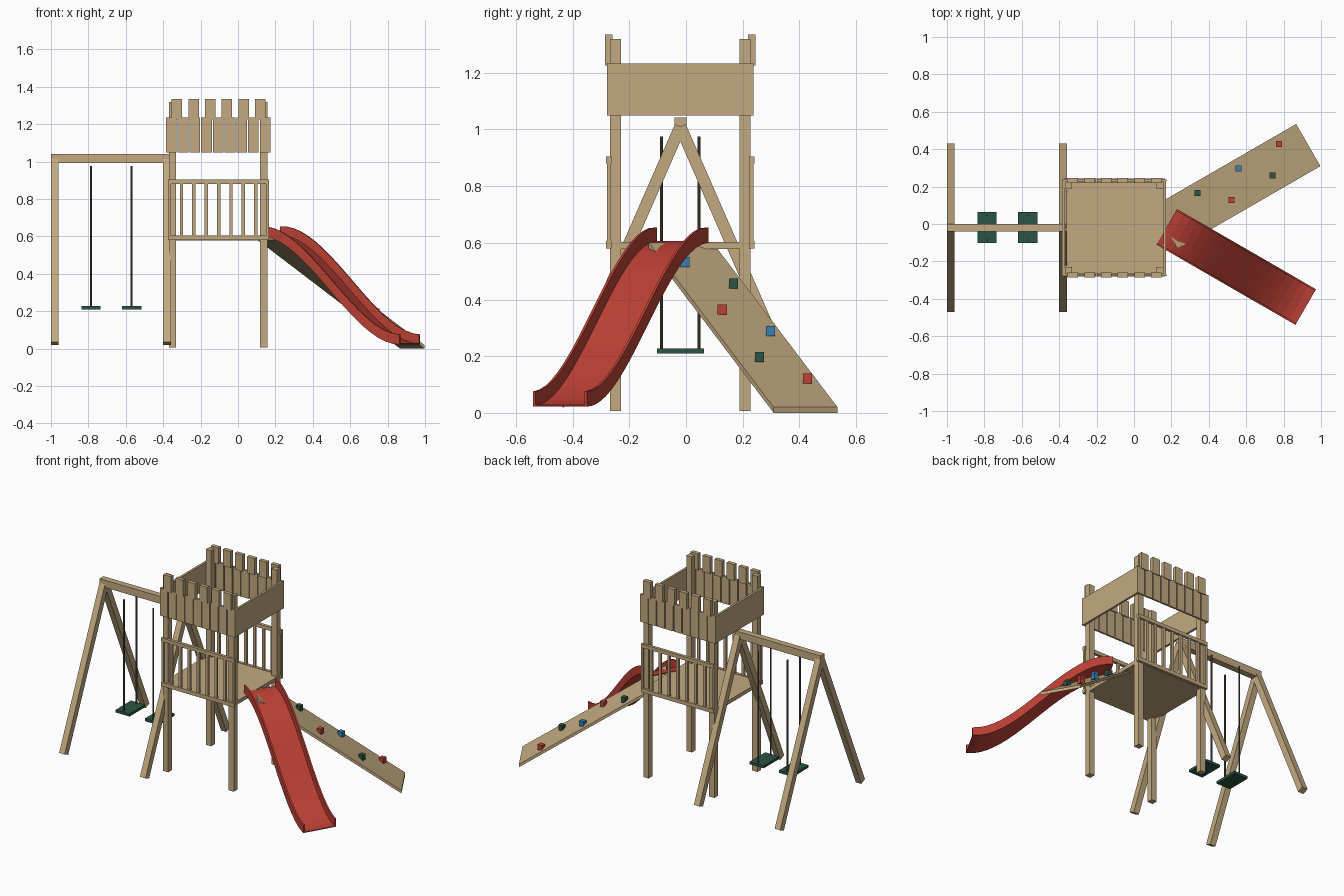
import bpy, bmesh, math
from mathutils import Vector

if "Cube" in bpy.data.objects:
    bpy.data.objects.remove(bpy.data.objects["Cube"])

def mat(name, rgb):
    m = bpy.data.materials.new(name)
    m.diffuse_color = (*rgb, 1)
    m.use_nodes = True
    m.node_tree.nodes["Principled BSDF"].inputs["Base Color"].default_value = m.diffuse_color
    return m

WOOD = mat("light wood", (0.54, 0.40, 0.22))
RED = mat("red plastic", (0.52, 0.053, 0.036))
GREEN = mat("dark green", (0.024, 0.09, 0.056))
BLUE = mat("blue", (0.04, 0.22, 0.45))
ROPE = mat("rope brown", (0.11, 0.09, 0.06))
CY = -0.02  # mirror plane of tower and swing frame

def mesh_obj(name, bm, m):
    bmesh.ops.recalc_face_normals(bm, faces=bm.faces)
    me = bpy.data.meshes.new(name)
    bm.to_mesh(me)
    bm.free()
    me.materials.append(m)
    ob = bpy.data.objects.new(name, me)
    bpy.context.collection.objects.link(ob)
    return ob

def loft(name, rings, m):
    """Closed solid through a list of equal cross-sections."""
    bm = bmesh.new()
    rows = [[bm.verts.new(p) for p in r] for r in rings]
    n = len(rows[0])
    for a, b in zip(rows, rows[1:]):
        for i in range(n):
            j = (i + 1) % n
            bm.faces.new((a[i], a[j], b[j], b[i]))
    bm.faces.new(rows[0])
    bm.faces.new(rows[-1][::-1])
    return mesh_obj(name, bm, m)

def box(name, x0, x1, y0, y1, z0, z1, m=WOOD):
    return loft(name, [[(x0, y0, z), (x1, y0, z), (x1, y1, z), (x0, y1, z)] for z in (z0, z1)], m)

def pair(name, x0, x1, y0, y1, z0, z1):
    """Box on the front and its mirror on the back."""
    box("front_" + name, x0, x1, y0, y1, z0, z1)
    box("back_" + name, x0, x1, 2 * CY - y1, 2 * CY - y0, z0, z1)

# tower posts and floor
for x in (-0.37, 0.118):
    pair("post", x, x + 0.039, -0.268, -0.229, 0.007, 1.32)
box("floor", -0.37, 0.157, -0.266, 0.226, 0.578, 0.603)

# railings on front and back
pair("top_rail", -0.374, 0.166, -0.282, -0.262, 0.88, 0.904)
pair("bottom_rail", -0.374, 0.166, -0.282, -0.262, 0.58, 0.606)
for i in range(7):
    x = -0.302 + 0.0662 * i
    pair("baluster", x - 0.009, x + 0.009, -0.279, -0.264, 0.6, 0.885)
for x in (-0.374, 0.151):
    pair("railing_end", x, x + 0.015, -0.279, -0.264, 0.6, 0.885)

# parapet: solid side panels, boarded front and back with merlons
box("left_panel", -0.385, -0.37, -0.277, 0.237, 1.05, 1.232)
box("right_panel", 0.158, 0.172, -0.277, 0.237, 1.05, 1.232)
for i in range(9):
    x = -0.385 + 0.0627 * i
    pair("parapet_board", x, x + 0.057, -0.279, -0.266, 1.05, 1.235)
for i in range(6):
    x = -0.355 + 0.0893 * i
    pair("merlon", x, x + 0.056, -0.285, -0.259, 1.225, 1.335)

# swing beam and A-frame legs
box("swing_beam", -1.0, -0.365, CY - 0.021, CY + 0.021, 0.993, 1.042)
for x in (-1.0, -0.4):
    for side, label in ((-1, "front"), (1, "back")):
        top, foot = Vector((0, CY, 1.01)), Vector((0, CY + side * 0.43, 0.027))
        d = (foot - top).normalized()
        n = Vector((0, -d.z, d.y)) * 0.021
        rings = []
        for p in (top, foot):
            rings.append([(x, *(p - n).yz), (x + 0.041, *(p - n).yz),
                          (x + 0.041, *(p + n).yz), (x, *(p + n).yz)])
        loft(label + "_swing_leg", rings, WOOD)

# swings
for x in (-0.786, -0.569):
    box("swing_seat", x - 0.052, x + 0.052, -0.102, 0.063, 0.21, 0.227, GREEN)
    for y in (-0.086, 0.046):
        rings = [[(x + 0.005 * math.cos(a * math.pi / 4), y + 0.005 * math.sin(a * math.pi / 4), z)
                  for a in range(8)] for z in (0.22, 0.976)]
        loft("swing_rope", rings, ROPE)

# slide: U-shaped channel swept along an S-shaped fall
sd, sw = Vector((0.866, -0.5, 0)), Vector((0.5, 0.866, 0))
start = Vector((0.175, -0.015, 0))
rings = []
for k in range(21):
    t = k / 20
    z = 0.6 - 0.578 * t * t * (3 - 2 * t)
    h = 0.054 + 0.012 * math.sin(math.pi * t)
    prof = [(-0.11, 0), (0.11, 0), (0.11, h), (0.1, h), (0.1, 0.006),
            (-0.1, 0.006), (-0.1, h), (-0.11, h)]
    c = start + sd * (0.858 * t)
    rings.append([c + sw * u + Vector((0, 0, z + v)) for u, v in prof])
loft("slide", rings, RED)

# climbing board
cd, cw = Vector((0.866, 0.5, 0)), Vector((0.5, -0.866, 0)) * 0.13
c0 = Vector((0.168, -0.019, 0.602))
c1 = c0 + cd * 0.882 + Vector((0, 0, -0.582))
down = Vector((0, 0, -0.02))
loft("climbing_board", [[c - cw, c + cw, c + cw + down, c - cw + down] for c in (c0, c1)], WOOD)

# climbing holds, zigzagging up the board
for i in range(6):
    x = 0.305 + 0.2175 * (i // 2) + 0.035 * (i % 2)
    y = -0.003 + 0.131 * (i // 2) + 0.17 * (i % 2)
    s = (Vector((x, y, 0)) - Vector((c0.x, c0.y, 0))).dot(cd)
    z = c0.z - 0.66 * s + 0.02
    box("climbing_hold", x - 0.016, x + 0.016, y - 0.016, y + 0.016, z - 0.024, z + 0.012,
        (BLUE, GREEN, RED)[i % 3])
